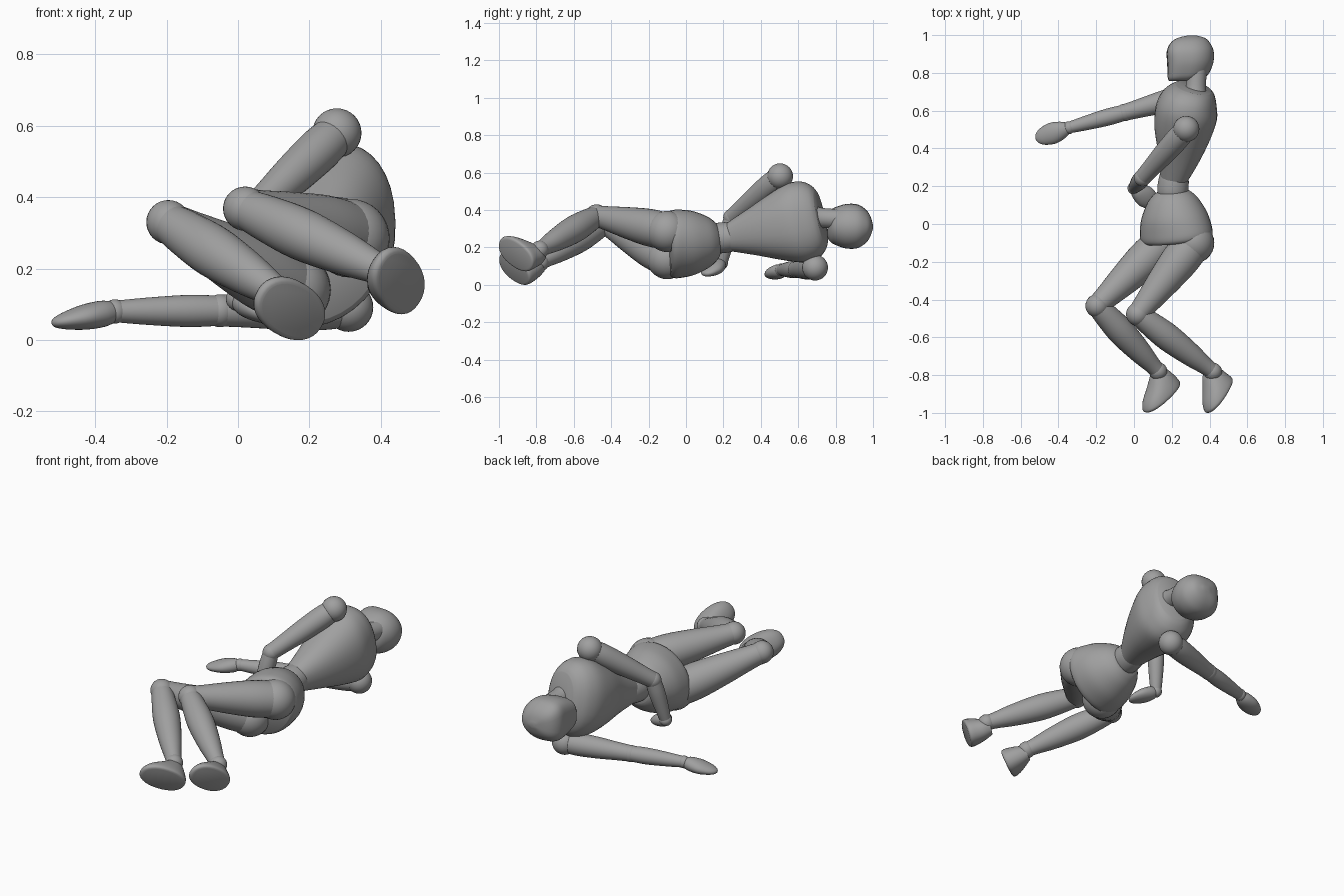
import bpy, bmesh, math
from mathutils import Vector

cube = bpy.data.objects.get("Cube")
if cube:
    bpy.data.objects.remove(cube, do_unlink=True)

GREY = (0.35, 0.35, 0.35, 1)
grey = bpy.data.materials.new("mannequin grey")
grey.use_nodes = True
grey.diffuse_color = GREY
grey.node_tree.nodes["Principled BSDF"].inputs["Base Color"].default_value = GREY


def finish(name, bm, angle=50):
    bmesh.ops.recalc_face_normals(bm, faces=bm.faces)
    mesh = bpy.data.meshes.new(name)
    bm.to_mesh(mesh)
    bm.free()
    mesh.materials.append(grey)
    obj = bpy.data.objects.new(name, mesh)
    bpy.context.collection.objects.link(obj)
    bpy.ops.object.select_all(action="DESELECT")
    obj.select_set(True)
    bpy.context.view_layer.objects.active = obj
    bpy.ops.object.shade_smooth_by_angle(angle=math.radians(angle))


def spline(rows, steps=4):
    """Catmull-Rom interpolation through the station rows."""
    out = []
    for i in range(len(rows) - 1):
        quad = [rows[max(i - 1, 0)], rows[i], rows[i + 1], rows[min(i + 2, len(rows) - 1)]]
        for k in range(steps):
            u = k / steps
            out.append([b + 0.5 * u * (c - a + u * (2*a - 5*b + 4*c - d + u * (3*(b - c) + d - a)))
                        for a, b, c, d in zip(*quad)])
    return out + [rows[-1]]


def loft(name, start, end, stations, side=(0, 0, 1), front_power=1.0, back_power=1.0, sides=32):
    """Oval rings along a line; station = (t, half width, half depth, forward shift)."""
    start, end = Vector(start), Vector(end)
    axis = (end - start).normalized()
    side = Vector(side)
    side = (side - axis * side.dot(axis)).normalized()
    front = side.cross(axis)
    bm = bmesh.new()
    rings = []
    for t, w, d, shift in spline(stations):
        centre = start.lerp(end, t) + front * shift
        ring = []
        for i in range(sides):
            a = math.tau * i / sides
            c, s = math.cos(a), math.sin(a)
            p = front_power if s > 0 else back_power    # below 1 is squarer
            ring.append(bm.verts.new(centre + side * w * math.copysign(abs(c) ** p, c)
                                     + front * d * math.copysign(abs(s) ** p, s)))
        rings.append(ring)
    for lower, upper in zip(rings, rings[1:]):
        for i in range(sides):
            j = (i + 1) % sides
            bm.faces.new((lower[i], lower[j], upper[j], upper[i]))
    bm.faces.new(rings[0])
    bm.faces.new(rings[-1])
    finish(name, bm)


def limb(name, start, end, radii):
    """Round tapered segment from (t, radius) pairs."""
    loft(name, start, end, [(t, r, r, 0) for t, r in radii], side=(0.1, 0.2, 1))


def ball(name, centre, radius):
    bm = bmesh.new()
    bmesh.ops.create_uvsphere(bm, u_segments=28, v_segments=16, radius=radius)
    bmesh.ops.translate(bm, verts=bm.verts, vec=centre)
    finish(name, bm)


# Torso, lying on its right side with the chest towards -x
loft("chest", (0.21, 0.24, 0.255), (0.325, 0.72, 0.36),
     [(0, .08, .074, 0), (.25, .128, .114, .002), (.5, .18, .152, .012), (.72, .216, .166, .016),
      (.87, .209, .148, .018), (.96, .178, .12, .012), (1, .145, .095, .008)],
     side=(-0.05, -0.3, 0.95), front_power=0.9, back_power=0.88)
limb("waist", (0.2, 0.13, 0.245), (0.215, 0.28, 0.26), [(0, .07), (.3, .082), (.7, .08), (1, .07)])
loft("pelvis", (0.228, -0.095, 0.215), (0.2, 0.175, 0.235),
     [(0, .185, .15, 0), (.06, .203, .163, 0), (.2, .207, .167, 0), (.5, .185, .162, 0),
      (.8, .142, .13, 0), (.95, .104, .098, 0), (1, .08, .078, 0)], side=(0.79, 0, 0.61))

# Neck and head, with a flat face
limb("neck", (0.325, 0.69, 0.36), (0.335, 0.84, 0.35), [(0, .06), (.3, .053), (1, .053)])
loft("head", (0.298, 0.757, 0.315), (0.298, 0.999, 0.31),
     [(0, .062, .072, .04), (.05, .082, .09, .028), (.15, .098, .108, .012), (.4, .118, .122, 0),
      (.65, .117, .124, 0), (.83, .092, .105, 0), (.94, .057, .073, -.005), (1, .012, .02, -.01)],
     side=(0.05, 0, 1), front_power=0.6)

# Arms: shoulder, elbow, wrist, fingertip, direction across the palm
ARMS = {
    "left": [(.277, .503, .58), (.045, .245, .36), (0, .19, .115), (.12, .1, .055), (.5, .8, 0)],
    "right": [(.31, .69, .092), (-.05, .59, .082), (-.345, .51, .08), (-.52, .45, .047), (.3, -1, 0)],
}
for s, (shoulder, elbow, wrist, tip, across) in ARMS.items():
    ball(s + "_shoulder", shoulder, 0.069)
    limb(s + "_upper_arm", shoulder, elbow,
         [(0, .055), (.2, .062), (.5, .058), (.8, .049), (1, .044)])
    ball(s + "_elbow", elbow, 0.046)
    limb(s + "_forearm", elbow, wrist, [(0, .042), (.3, .045), (.7, .038), (1, .03)])
    ball(s + "_wrist", wrist, 0.034)
    loft(s + "_hand", wrist, tip,
         [(0, .028, .028, 0), (.2, .046, .037, 0), (.5, .057, .035, 0), (.8, .045, .024, 0),
          (.95, .026, .014, 0), (1, .008, .006, 0)], side=across)

# Legs: hip, knee, ankle, heel, toe
LEGS = {
    "left": [(.315, -.1, .285), (.02, -.478, .368), (.418, -.782, .188),
             (.507, -.818, .1), (.4, -1.0, .226)],
    "right": [(.15, -.1, .14), (-.195, -.433, .33), (.128, -.78, .12),
              (.235, -.834, .034), (.065, -1.0, .135)],
}
for s, (hip, knee, ankle, heel, toe) in LEGS.items():
    ball(s + "_hip", hip, 0.11)
    limb(s + "_thigh", hip, knee, [(0, .098), (.25, .1), (.55, .085), (.85, .065), (1, .057)])
    ball(s + "_knee", knee, 0.062)
    limb(s + "_shin", knee, ankle,
         [(0, .055), (.15, .065), (.4, .073), (.7, .061), (.9, .046), (1, .042)])
    ball(s + "_ankle", ankle, 0.048)

    # Foot: ovals growing from the ankle down to a rounded sole
    heel, toe, ankle = Vector(heel), Vector(toe), Vector(ankle)
    along = (toe - heel).normalized()
    shin = (ankle - Vector(knee)).normalized()
    normal = (shin - along * shin.dot(along)).normalized()
    half = (toe - heel).length / 2
    sole = (heel + toe) / 2 + normal * 0.006
    top = sole - normal * 0.13
    heelward = (top - ankle).dot(along)
    loft(s + "_foot", top, sole,
         [(0, .042, .044, heelward), (.3, .06, .078, heelward * .65),
          (.6, .074, half * .88, heelward * .2), (.84, .08, half, 0),
          (.96, .077, half * .97, 0), (1, .067, half * .88, 0)],
         side=along.cross(normal), front_power=0.9, back_power=0.9)
